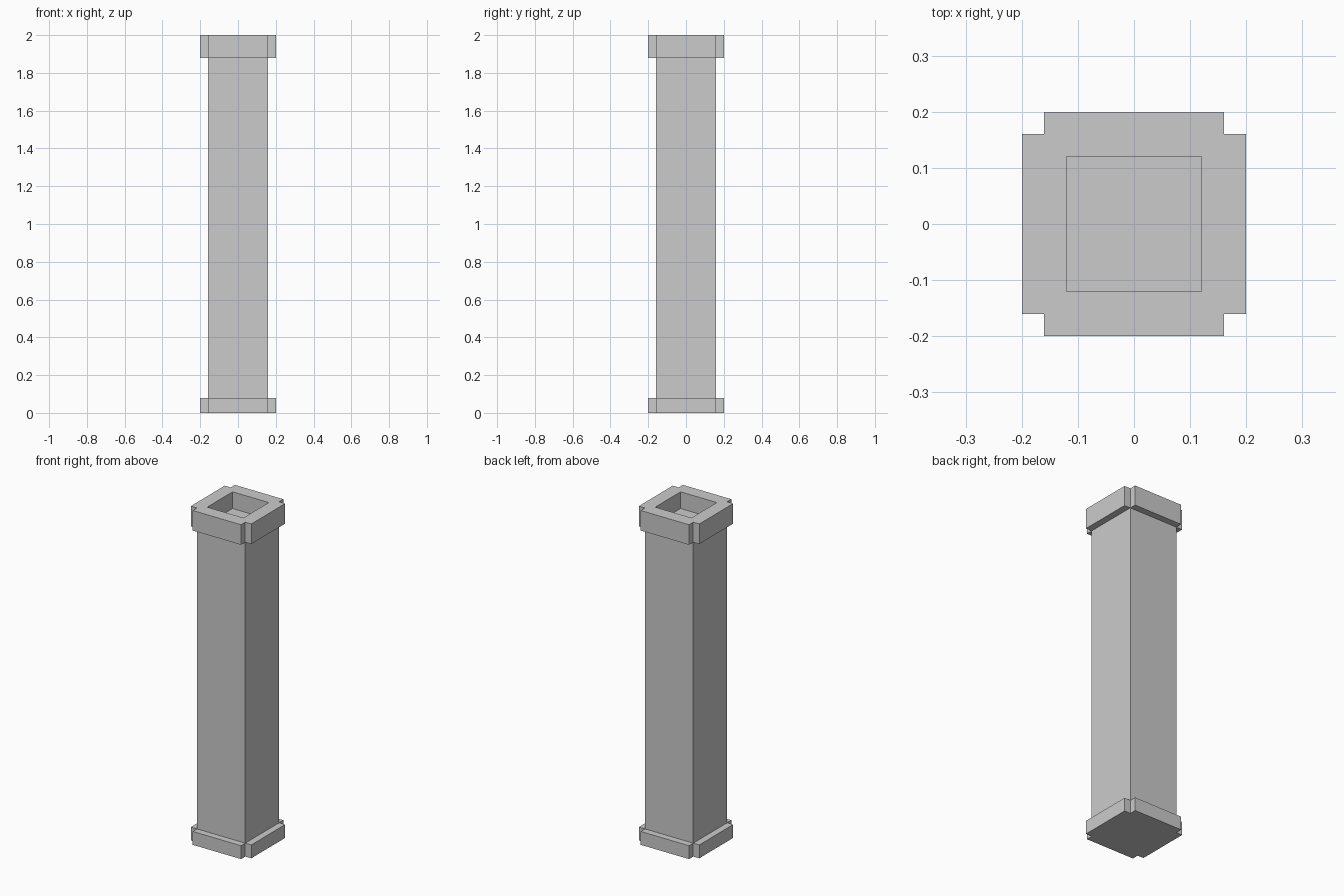
import bpy, bmesh

if "Cube" in bpy.data.objects:
    bpy.data.objects.remove(bpy.data.objects["Cube"])

W, N, H = 0.20, 0.16, 0.12   # collar half width, shaft half width, recess half width


def finish(name, bm):
    bmesh.ops.recalc_face_normals(bm, faces=bm.faces)
    mesh = bpy.data.meshes.new(name)
    bm.to_mesh(mesh)
    bm.free()
    obj = bpy.data.objects.new(name, mesh)
    bpy.context.collection.objects.link(obj)
    return obj


def prism(name, outline, z0, z1):
    bm = bmesh.new()
    face = bm.faces.new([bm.verts.new((x, y, z0)) for x, y in outline])
    top = bmesh.ops.extrude_face_region(bm, geom=[face], use_keep_orig=True)["geom"]
    verts = [v for v in top if isinstance(v, bmesh.types.BMVert)]
    bmesh.ops.translate(bm, verts=verts, vec=(0, 0, z1 - z0))
    return finish(name, bm)


def square(h):
    return [(-h, -h), (h, -h), (h, h), (-h, h)]


# Square outline with notched corners, one corner turned four times
notched = []
corner = [(W, -N), (W, N), (N, N)]
for i in range(4):
    notched += corner
    corner = [(-y, x) for x, y in corner]

# Shaft and the two collars
prism("base_collar", notched, 0.0, 0.08)
shaft = prism("shaft", square(N), 0.08, 1.88)
cap = prism("top_collar", notched, 1.88, 2.0)

# Square recess in the top
cutter = prism("recess_cutter", square(H), 1.90, 2.1)
cutter.hide_render = True
cutter.hide_viewport = True
mod = cap.modifiers.new("recess", 'BOOLEAN')
mod.operation = 'DIFFERENCE'
mod.solver = 'EXACT'
mod.object = cutter
